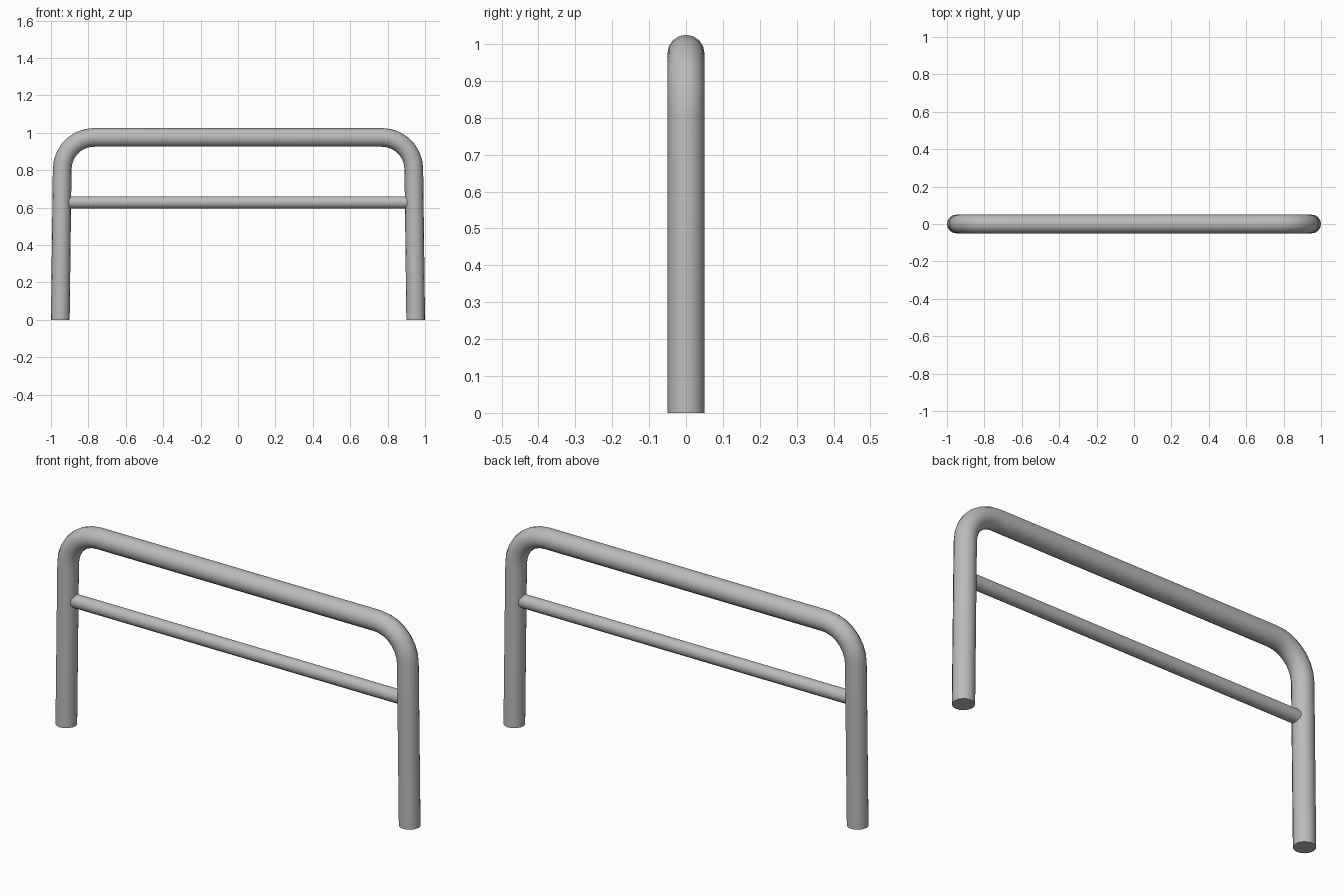
import bpy
from math import sin, cos, pi

cube = bpy.data.objects.get("Cube")
if cube:
    bpy.data.objects.remove(cube, do_unlink=True)

metal = bpy.data.materials.new("grey metal")
metal.use_nodes = True
GREY = (0.5, 0.5, 0.5, 1)
metal.diffuse_color = GREY
metal.node_tree.nodes["Principled BSDF"].inputs["Base Color"].default_value = GREY


def tube(name, path, radius):
    """Sweep a round, capped tube along (x, z) points and return it as a mesh."""
    curve = bpy.data.curves.new(name, "CURVE")
    curve.dimensions = "3D"
    curve.bevel_depth = radius
    curve.bevel_resolution = 6
    curve.use_fill_caps = True
    spline = curve.splines.new("POLY")
    spline.points.add(len(path) - 1)
    for point, (x, z) in zip(spline.points, path):
        point.co = (x, 0, z, 1)
    obj = bpy.data.objects.new(name, curve)
    bpy.context.collection.objects.link(obj)
    bpy.ops.object.select_all(action="DESELECT")
    obj.select_set(True)
    bpy.context.view_layer.objects.active = obj
    bpy.ops.object.convert(target="MESH")
    obj = bpy.context.object
    obj.name = name
    obj.data.materials.clear()
    obj.data.materials.append(metal)
    bpy.ops.object.shade_smooth_by_angle(angle=pi / 4)
    return obj


# Bent frame: slightly splayed legs, rounded corners and a straight top
BEND, STEPS = 0.17, 7
half = [(0.95, 0)]
for i in range(STEPS + 1):
    a = pi / 2 * i / STEPS
    half.append((0.77 + BEND * cos(a), 0.805 + BEND * sin(a)))
frame = tube("bent_frame", half + [(-x, z) for x, z in reversed(half)], 0.05)

# Level the feet on the ground
for v in frame.data.vertices:
    if v.co.z < 0.1:
        v.co.z = 0

# Thin rail running into both legs
tube("cross_rail", [(-0.942, 0.627), (0.942, 0.627)], 0.033)
